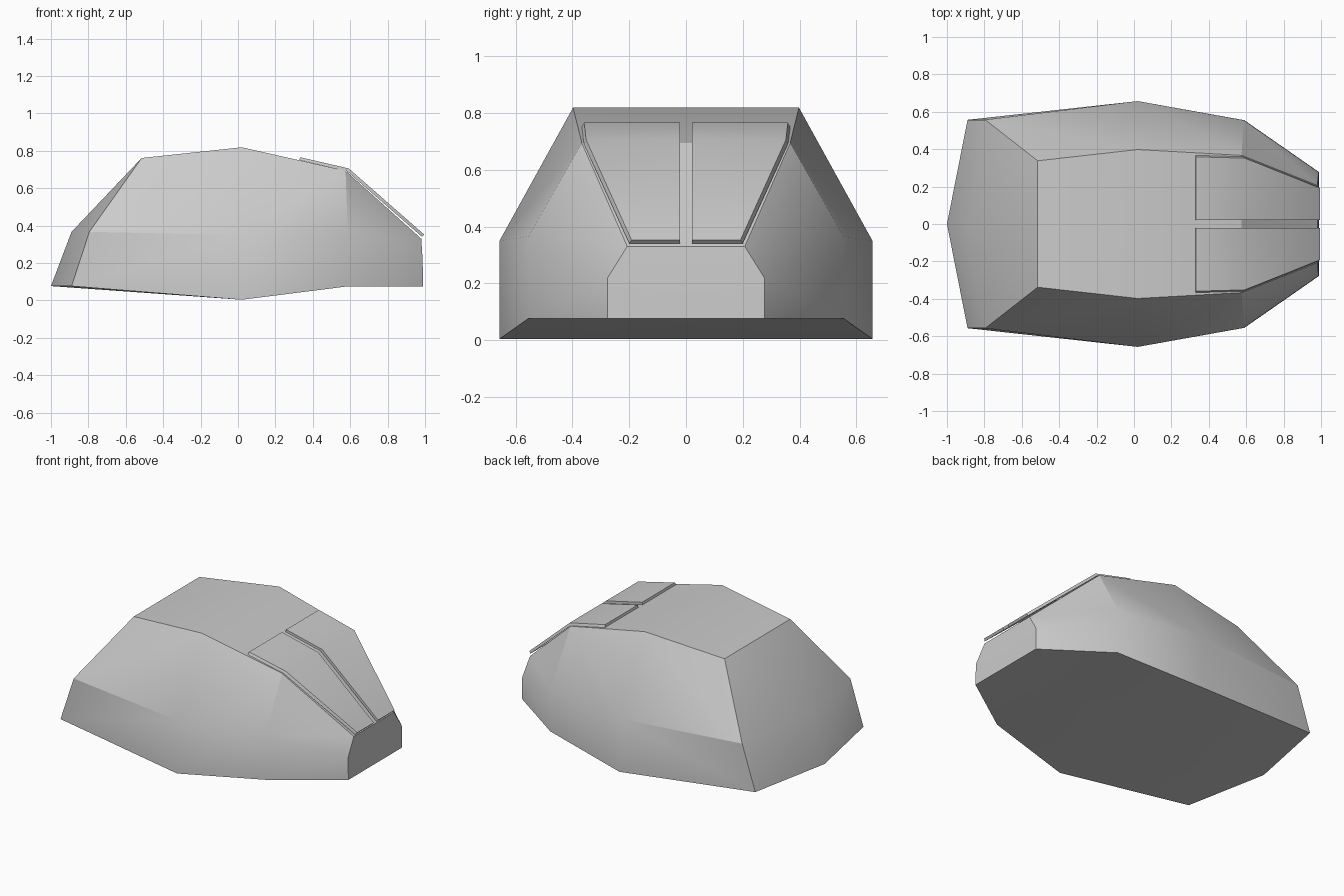
import bpy, bmesh
from mathutils import Vector

if "Cube" in bpy.data.objects:
    bpy.data.objects.remove(bpy.data.objects["Cube"])


def finish(name, bm):
    """Turn half geometry into a mirrored, angle-smoothed object."""
    bmesh.ops.recalc_face_normals(bm, faces=bm.faces)
    mesh = bpy.data.meshes.new(name)
    bm.to_mesh(mesh)
    bm.free()
    obj = bpy.data.objects.new(name, mesh)
    bpy.context.collection.objects.link(obj)
    bpy.ops.object.select_all(action='DESELECT')
    obj.select_set(True)
    bpy.context.view_layer.objects.active = obj
    mirror = obj.modifiers.new("mirror", 'MIRROR')
    mirror.use_axis = (False, True, False)
    mirror.merge_threshold = 0.001
    bpy.ops.object.modifier_apply(modifier=mirror.name)
    bpy.ops.object.shade_smooth_by_angle(angle=0.51)
    return obj


def loft(bm, rings, closed=False):
    """Bridge consecutive point rings with quads; returns vertex rings."""
    vs = [[bm.verts.new(p) for p in r] for r in rings]
    for a, b in zip(vs, vs[1:]):
        n = len(a)
        for i in range(n if closed else n - 1):
            j = (i + 1) % n
            bm.faces.new((a[i], a[j], b[j], b[i]))
    return vs


# Hull: half cross-sections (bottom centre, bottom, waist, top, top centre)
hull_sections = [
    [(-1.0, 0, .077), (-.89, .557, .077), (-.795, .557, .367), (-.515, .338, .762), (-.515, 0, .762)],
    [(.02, 0, .004), (.02, .657, .004), (.02, .657, .35), (.02, .398, .819), (.02, 0, .819)],
    [(.59, 0, .076), (.59, .555, .076), (.587, .555, .365), (.575, .367, .694), (.575, 0, .694)],
    [(.99, 0, .076), (.99, .277, .076), (.987, .277, .218), (.98, .207, .33), (.98, 0, .33)],
]
bm = bmesh.new()
vs = loft(bm, hull_sections)

# Tail and nose caps, each with a waist point on the centre line
for ring, centre in ((vs[0], (-.89, 0, .367)), (vs[-1], (.987, 0, .218))):
    c = bm.verts.new(centre)
    bm.faces.new((ring[0], ring[1], ring[2], c))
    bm.faces.new((c, ring[2], ring[3], ring[4]))
finish("hull", bm)

# Windscreen panels: thin bent plates lying on the front slope
panel_line = [(.332, .359, .766), (.592, .352, .706), (.995, .192, .353)]
drops = [Vector((-.004, 0, -.015)), Vector((-.01, 0, -.014)), Vector((-.012, 0, -.012))]
rings = []
for (x, y, z), d in zip(panel_line, drops):
    outer, inner = Vector((x, y, z)), Vector((x, .022, z))
    rings.append([inner, outer, outer + d + Vector((0, .008, 0)), inner + d])
bm = bmesh.new()
vs = loft(bm, rings, closed=True)
bm.faces.new(vs[0])
bm.faces.new(vs[-1])
finish("windscreen_panels", bm)
